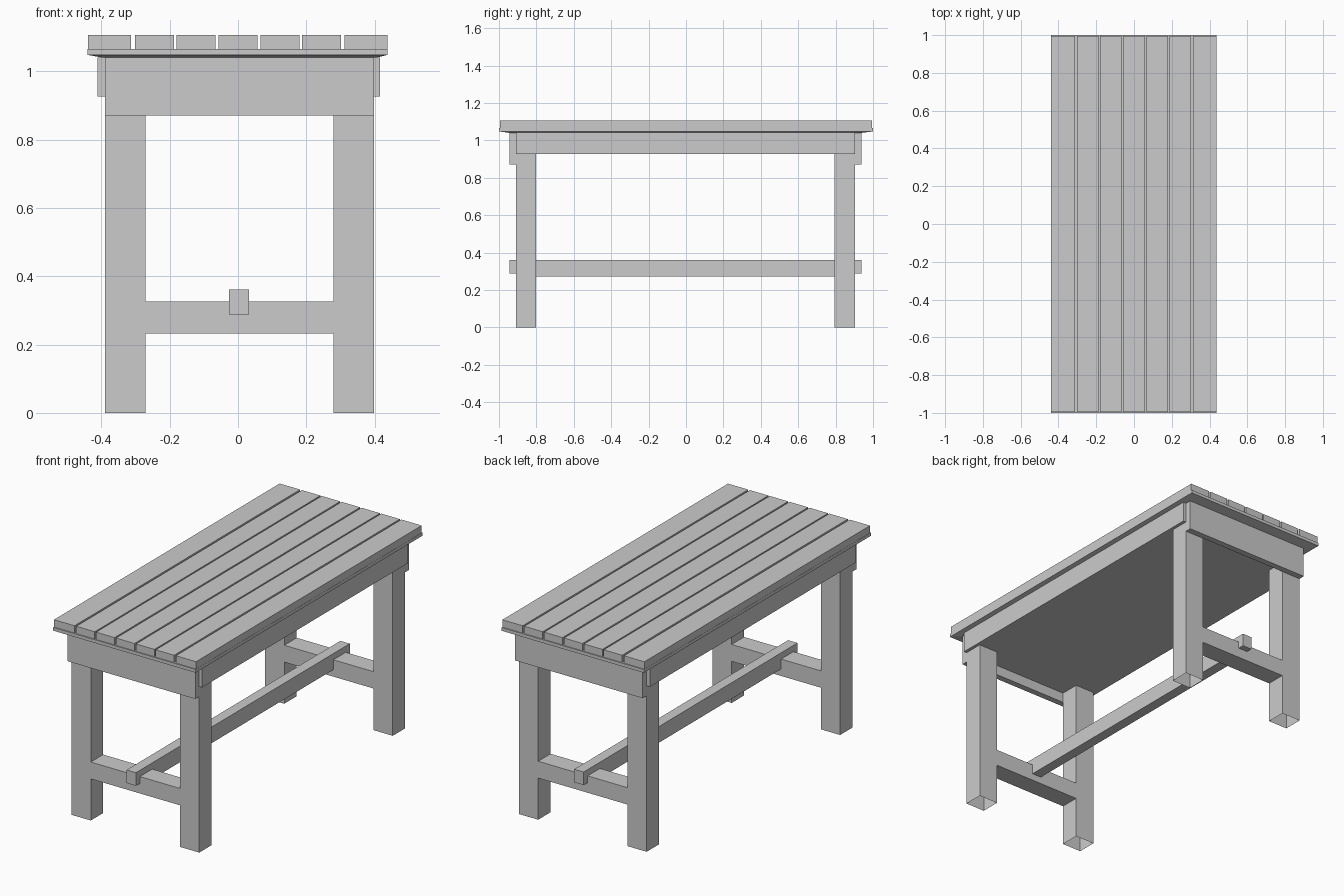
import bpy, bmesh
from mathutils import Vector

if "Cube" in bpy.data.objects:
    bpy.data.objects.remove(bpy.data.objects["Cube"])

CX, CY = 0.004, -0.003  # the frame sits slightly off the tabletop centre


def finish(name, bm):
    bmesh.ops.recalc_face_normals(bm, faces=bm.faces)
    me = bpy.data.meshes.new(name)
    bm.to_mesh(me)
    bm.free()
    ob = bpy.data.objects.new(name, me)
    bpy.context.collection.objects.link(ob)
    return ob


def box(name, x0, x1, y0, y1, z0, z1):
    bm = bmesh.new()
    bmesh.ops.create_cube(bm, size=1)
    for v in bm.verts:
        v.co = Vector(((x0, x1)[v.co.x > 0], (y0, y1)[v.co.y > 0], (z0, z1)[v.co.z > 0]))
    return finish(name, bm)


def prism(name, points, offset, open_bottom=False):
    """Extrude a closed 3D outline along offset."""
    bm = bmesh.new()
    face = bm.faces.new([bm.verts.new(p) for p in points])
    ext = bmesh.ops.extrude_face_region(bm, geom=[face], use_keep_orig=True)
    for v in ext["geom"]:
        if isinstance(v, bmesh.types.BMVert):
            v.co += Vector(offset)
    bmesh.ops.recalc_face_normals(bm, faces=bm.faces)
    if open_bottom:
        low = [f for f in bm.faces if all(v.co.z < 1e-4 for v in f.verts)]
        bmesh.ops.delete(bm, geom=low, context='FACES_ONLY')
    return finish(name, bm)


# Seven tabletop slats, the outer two a little wider
edges = [(-0.439, -0.313), (-0.302, -0.188), (-0.180, -0.066), (-0.057, 0.057),
         (0.066, 0.180), (0.188, 0.302), (0.312, 0.437)]
for i, (a, b) in enumerate(edges):
    box(f"slat_{i + 1}", a, b, -0.994, 0.994, 1.065, 1.107)

# Board under the slats, with a shallow sloped underside
box("top_board", -0.44, 0.438, -1, 1, 1.048, 1.066)
board = box("board_underside", -0.44, 0.438, -1, 1, 1.040, 1.048)
for v in board.data.vertices:
    if v.co.z < 1.044:
        v.co.x = CX + (0.40 if v.co.x > 0 else -0.40)
        v.co.y = CY + (0.94 if v.co.y > 0 else -0.94)

# Solid side frame box under the board
box("side_apron_box", CX - 0.415, CX + 0.412, CY - 0.907, CY + 0.907, 0.926, 1.041)

# H-shaped leg frames with hollow feet, and the end aprons
half = [(0.394, 0.0), (0.394, 0.95), (0.275, 0.95), (0.275, 0.326)]
outline = (half + [(-x, z) for x, z in reversed(half)]
           + [(-0.275, 0.0), (-0.275, 0.232), (0.275, 0.232), (0.275, 0.0)])
for side, s in (("front", -1), ("back", 1)):
    y_out = CY + s * 0.907
    prism(f"{side}_leg_frame", [(CX + x, y_out, z) for x, z in outline],
          (0, -s * 0.109, 0), open_bottom=True)
    y0, y1 = sorted((y_out, CY + s * 0.942))
    box(f"{side}_apron", CX - 0.394, CX + 0.394, y0, y1, 0.870, 1.041)

# Long stretcher, notched over the cross rails
profile = [(-0.942, 0.361), (-0.942, 0.288), (-0.798, 0.288), (-0.798, 0.271),
           (0.798, 0.271), (0.798, 0.288), (0.942, 0.288), (0.942, 0.361)]
prism("stretcher", [(CX - 0.030, CY + y, z) for y, z in profile], (0.058, 0, 0))
